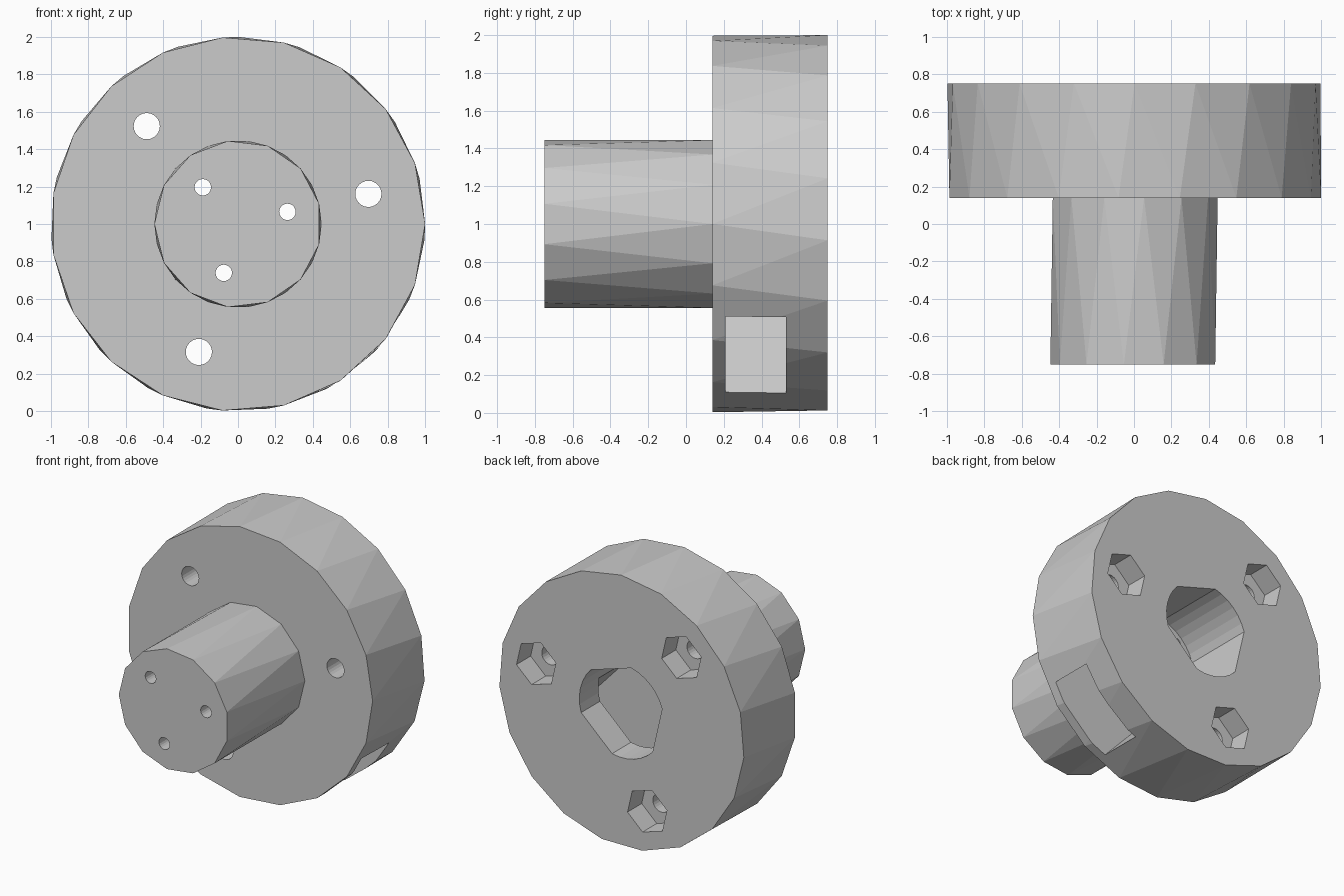
import bpy, bmesh
from math import cos, sin, radians, pi

if "Cube" in bpy.data.objects:
    bpy.data.objects.remove(bpy.data.objects["Cube"])

BASE = 13           # angle of the first screw position, repeated every 120 degrees
TURNS = [BASE, BASE + 120, BASE + 240]


def polar(r, deg, cx=0, cz=1):
    return (cx + r * cos(radians(deg)), cz + r * sin(radians(deg)))


def polygon(r, n, phase=0, cx=0, cz=1):
    return [polar(r, phase + 360 * i / n, cx, cz) for i in range(n)]


def make_object(name, bm):
    bmesh.ops.recalc_face_normals(bm, faces=bm.faces[:])
    me = bpy.data.meshes.new(name)
    bm.to_mesh(me)
    bm.free()
    ob = bpy.data.objects.new(name, me)
    bpy.context.collection.objects.link(ob)
    return ob


def ring(bm, pts, y):
    return [bm.verts.new((x, y, z)) for x, z in pts]


def zigzag(bm, a, b):
    # triangulated wall between two rings twisted by a part of a step
    n = len(a)
    for i in range(n):
        j = (i + 1) % n
        bm.faces.new((a[i], b[i], a[j]))
        bm.faces.new((a[j], b[i], b[j]))


def prism(name, pts, y0, y1):
    bm = bmesh.new()
    a, b = ring(bm, pts, y0), ring(bm, pts, y1)
    n = len(a)
    bm.faces.new(a)
    bm.faces.new(b)
    for i in range(n):
        j = (i + 1) % n
        bm.faces.new((a[i], a[j], b[j], b[i]))
    ob = make_object(name, bm)
    ob.hide_render = True
    return ob


# Flanged hub body: 13-sided hub in front of a 19-sided flange
bm = bmesh.new()
hub_front = ring(bm, polygon(0.447, 13, -180 / 13), -0.75)
hub_back = ring(bm, polygon(0.447, 13, -360 / 13), 0.14)
fl_front = ring(bm, polygon(1.0, 19, 0), 0.14)
fl_back = ring(bm, polygon(1.0, 19, 14), 0.75)
bm.faces.new(hub_front)
bm.faces.new(fl_back)
zigzag(bm, hub_back, hub_front)
zigzag(bm, fl_front, fl_back)
rim = [e for e in bm.edges if all(v in hub_back for v in e.verts)
       or all(v in fl_front for v in e.verts)]
bmesh.ops.triangle_fill(bm, use_beauty=True, edges=rim, normal=(0, -1, 0))
body = make_object("flanged_hub", bm)

cutters = []

# Central bore from the back: three arcs joined by three flats
bore = [polar(0.345, t - 30 + 60 * i / 6) for t in TURNS for i in range(7)]
cutters.append(prism("bore_cutter", bore, 0.21, 0.85))

# Radial slot from the rim into the bore
axis = radians(BASE + 300)
slot = [(u * cos(axis) - v * sin(axis), 1 + u * sin(axis) + v * cos(axis))
        for u, v in ((0, -0.294), (1.2, -0.294), (1.2, 0.294), (0, 0.294))]
cutters.append(prism("slot_cutter", slot, 0.21, 0.53))

# Screw holes with hexagonal nut pockets, and small hub holes
for t in TURNS:
    x, z = polar(0.715, t)
    cutters.append(prism("screw_hole_cutter", polygon(0.07, 24, 0, x, z), 0.0, 0.65))
    cutters.append(prism("nut_pocket_cutter", polygon(0.168, 6, t + 30, x, z), 0.585, 0.85))
    x, z = polar(0.272, t + 0.8)
    cutters.append(prism("hub_hole_cutter", polygon(0.044, 20, 0, x, z), -0.85, 0.3))

bpy.context.view_layer.objects.active = body
for c in cutters:
    m = body.modifiers.new(c.name, 'BOOLEAN')
    m.operation = 'DIFFERENCE'
    m.solver = 'EXACT'
    m.object = c
    bpy.ops.object.modifier_apply(modifier=m.name)
    bpy.data.objects.remove(c, do_unlink=True)
